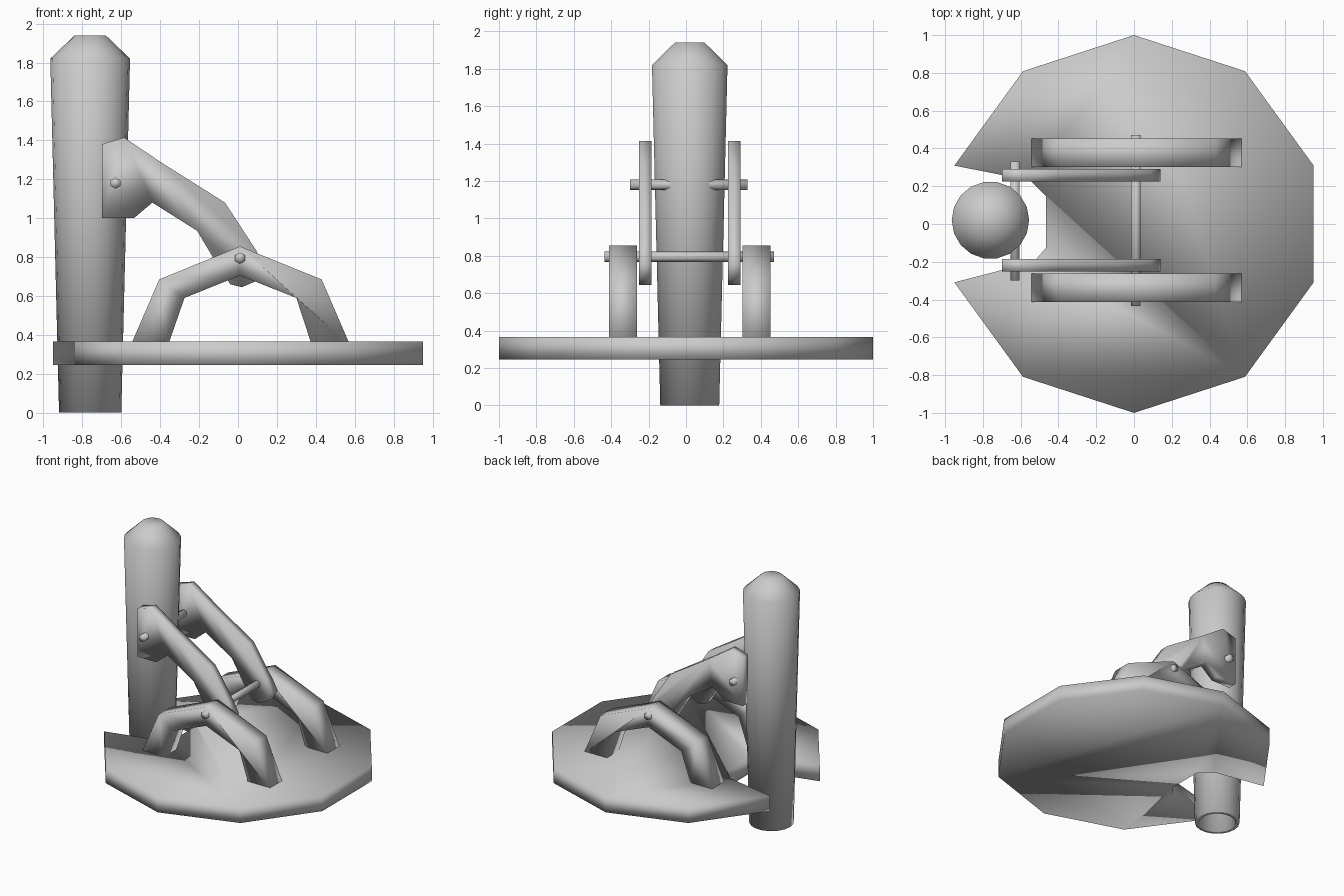
import bpy
import bmesh
import math
from mathutils import Matrix, Vector

cube = bpy.data.objects.get("Cube")
if cube:
    bpy.data.objects.remove(cube, do_unlink=True)

grey = bpy.data.materials.new("plain grey")
grey.use_nodes = True
grey.diffuse_color = (0.6, 0.6, 0.6, 1)
grey.node_tree.nodes["Principled BSDF"].inputs["Base Color"].default_value = (0.6, 0.6, 0.6, 1)

MID_Y = 0.02  # symmetry plane of post, arms and pins


def finish(name, bm):
    bmesh.ops.recalc_face_normals(bm, faces=bm.faces)
    mesh = bpy.data.meshes.new(name)
    bm.to_mesh(mesh)
    bm.free()
    mesh.materials.append(grey)
    mesh.shade_smooth()
    obj = bpy.data.objects.new(name, mesh)
    bpy.context.collection.objects.link(obj)
    return obj


def prism(name, points, offset):
    """Extrude a closed outline of 3D points along an offset."""
    bm = bmesh.new()
    face = bm.faces.new([bm.verts.new(p) for p in points])
    side = bmesh.ops.extrude_face_region(bm, geom=[face], use_keep_orig=True)
    moved = [v for v in side["geom"] if isinstance(v, bmesh.types.BMVert)]
    bmesh.ops.translate(bm, verts=moved, vec=offset)
    return finish(name, bm)


def side_pair(name, outline, inner, outer):
    """Two matching plates, one on each side of the post."""
    for label, s in (("left", 1), ("right", -1)):
        pts = [(x, MID_Y + s * inner, z) for x, z in outline]
        prism(f"{label}_{name}", pts, Vector((0, s * (outer - inner), 0)))


def pin(name, x, z, y0, y1):
    """Six-sided rod lying along y."""
    bm = bmesh.new()
    place = Matrix.Translation((x, (y0 + y1) / 2, z)) @ Matrix.Rotation(math.pi / 2, 4, "X")
    bmesh.ops.create_cone(bm, cap_ends=True, segments=6, radius1=0.029,
                          radius2=0.029, depth=y1 - y0, matrix=place)
    finish(name, bm)


# Ten-sided base plate with a notch around the post
plate = []
for k in range(10):
    a = math.radians(198 + 36 * k)
    plate.append((math.cos(a), math.sin(a), 0.245))
notch = [(-0.55, 0.23), (-0.465, 0.145), (-0.465, -0.125), (-0.53, -0.2)]
plate += [(x, y, 0.245) for x, y in notch]
prism("base_plate", plate, Vector((0, 0, 0.12)))

# Tapered post, chamfered on top and hollow at the foot
SIDES = 18
bm = bmesh.new()
rings = []
for r, z in ((0.13, 0.3), (0.13, 0), (0.16, 0), (0.205, 1.82), (0.08, 1.94)):
    ring = []
    for k in range(SIDES):
        a = math.tau * k / SIDES
        ring.append(bm.verts.new((-0.76 + r * math.cos(a), MID_Y + r * math.sin(a), z)))
    rings.append(ring)
for low, high in zip(rings, rings[1:]):
    for k in range(SIDES):
        n = (k + 1) % SIDES
        bm.faces.new((low[k], low[n], high[n], high[k]))
bm.faces.new(rings[0])
bm.faces.new(rings[-1])
finish("post", bm)

# Arched brackets standing on the plate
arch = [(-0.552, 0.345), (-0.405, 0.685), (0.01, 0.855), (0.43, 0.685), (0.577, 0.345),
        (0.38, 0.345), (0.30, 0.59), (0.01, 0.705), (-0.275, 0.59), (-0.36, 0.345)]
side_pair("arch_bracket", arch, 0.283, 0.432)

# Bent arms linking the post to the arches
arm = [(-0.70, 1.38), (-0.585, 1.415), (-0.40, 1.29), (-0.067, 1.08), (0.09, 0.84),
       (0.14, 0.75), (0.09, 0.675), (0.02, 0.645), (-0.04, 0.66), (-0.13, 0.80),
       (-0.21, 0.935), (-0.44, 1.08), (-0.535, 1.0), (-0.70, 1.0)]
side_pair("link_arm", arm, 0.205, 0.272)

# Pivot pins
pin("post_pin", -0.63, 1.18, -0.30, 0.33)
pin("arch_pin", 0.01, 0.795, -0.435, 0.47)
